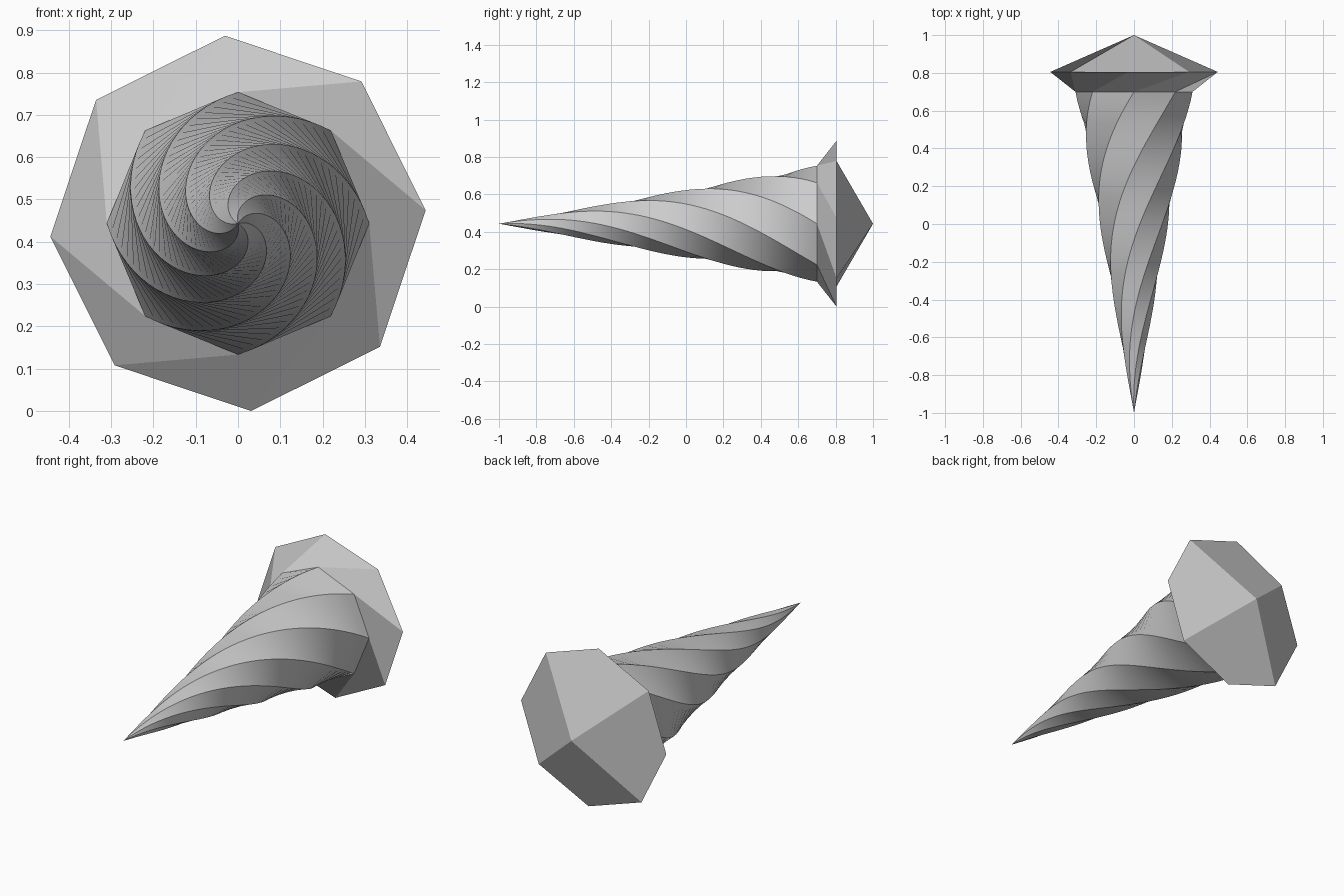
import bpy, math

if "Cube" in bpy.data.objects:
    bpy.data.objects.remove(bpy.data.objects["Cube"])

CZ = 0.4435          # height of the long axis
SIDES = 8


def ring(y, r, deg):
    """Octagon around the y axis, counter-clockwise seen from the front."""
    return [(r * math.cos(math.radians(deg + 45 * k)), y,
             CZ + r * math.sin(math.radians(deg + 45 * k))) for k in range(SIDES)]


def bands(n, start):
    """Quads joining n stacked rings whose first vertex index is start."""
    out = []
    for j in range(n - 1):
        a, b = start + j * SIDES, start + (j + 1) * SIDES
        for k in range(SIDES):
            m = (k + 1) % SIDES
            out.append((a + k, b + k, b + m, a + m))
    return out


def make(name, verts, faces):
    me = bpy.data.meshes.new(name)
    me.from_pydata(verts, [], faces)
    me.update()
    ob = bpy.data.objects.new(name, me)
    bpy.context.collection.objects.link(ob)
    return ob


# Twisted octagonal spike, tip towards the front
STEPS, TWIST = 40, 195
verts = [(0, -1, CZ)]
for j in range(1, STEPS + 1):
    t = j / STEPS
    verts += ring(-1 + 1.7 * t, 0.31 * t, TWIST * (1 - t))
faces = [(0, 1 + k, 1 + (k + 1) % SIDES) for k in range(SIDES)]
faces += bands(STEPS, 1)
shaft = make("twisted_shaft", verts, faces)
bpy.context.view_layer.objects.active = shaft
shaft.select_set(True)
bpy.ops.object.shade_smooth_by_angle(angle=math.radians(25))

# Flared head: twisted collar, then a four-sided point at the back
verts = ring(0.7, 0.31, 0) + ring(0.805, 0.4445, -41) + [(0, 1, CZ)]
faces = bands(2, 0)
apex = 16
for q in range(4):
    v0, v1, v2 = (8 + (2 * q + i) % SIDES for i in range(3))
    # top and bottom faces fold across the rim, the side faces through the apex
    upright = abs(verts[v1][2] - CZ) > 0.3
    faces.append((v2, v1, v0, apex) if upright else (apex, v2, v1, v0))
make("head", verts, faces)
